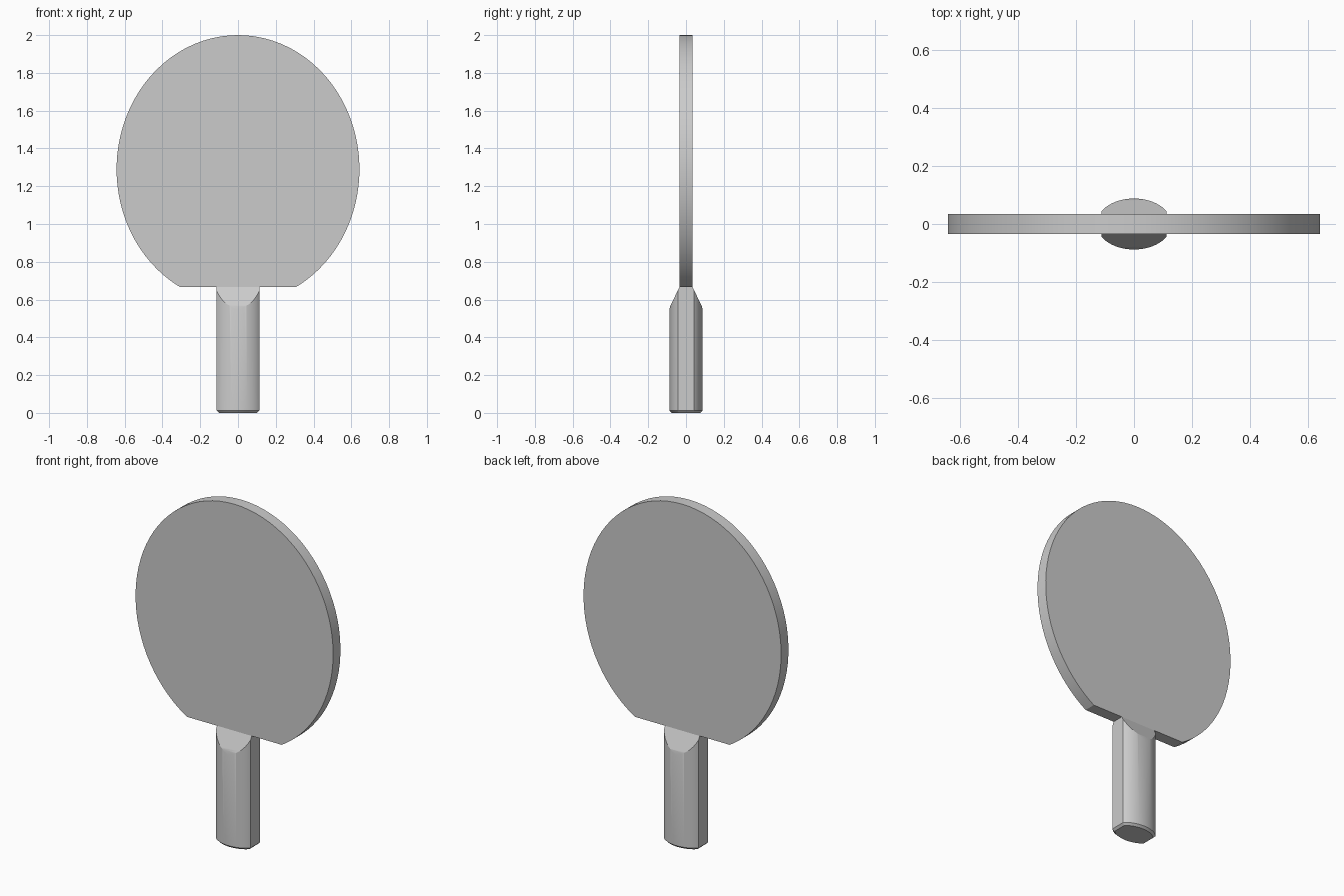
import bpy, bmesh, math
from mathutils import Vector

cube = bpy.data.objects.get("Cube")
if cube:
    bpy.data.objects.remove(cube, do_unlink=True)

grey = bpy.data.materials.new("plain grey")
grey.use_nodes = True
grey.diffuse_color = (0.6, 0.6, 0.6, 1)
grey.node_tree.nodes["Principled BSDF"].inputs["Base Color"].default_value = (0.6, 0.6, 0.6, 1)

NECK = 0.667      # height where the blade meets the handle
HALF = 0.034      # half thickness of the blade
CORE = 0.012      # half thickness of the wooden core


def extrude(bm, outline, offset):
    """Turn a closed outline into a solid prism."""
    face = bm.faces.new([bm.verts.new(p) for p in outline])
    result = bmesh.ops.extrude_face_region(bm, geom=[face])
    verts = [g for g in result["geom"] if isinstance(g, bmesh.types.BMVert)]
    bmesh.ops.translate(bm, verts=verts, vec=offset)


def finish(name, bm, angle):
    bmesh.ops.recalc_face_normals(bm, faces=bm.faces[:])
    mesh = bpy.data.meshes.new(name)
    bm.to_mesh(mesh)
    bm.free()
    mesh.materials.append(grey)
    obj = bpy.data.objects.new(name, mesh)
    bpy.context.collection.objects.link(obj)
    bpy.ops.object.select_all(action="DESELECT")
    obj.select_set(True)
    bpy.context.view_layer.objects.active = obj
    bpy.ops.object.shade_smooth_by_angle(angle=math.radians(angle))
    return obj


# Blade: oval with a straight lower edge, in three glued layers
RX, RZ = 0.643, 0.71
CZ = 2 - RZ
start = math.asin((NECK - CZ) / RZ)
sweep = math.pi - 2 * start
steps = 72
oval = [(RX * math.cos(start + sweep * i / steps),
         CZ + RZ * math.sin(start + sweep * i / steps)) for i in range(steps + 1)]
for name, y0, y1 in (("front_rubber", -HALF, -CORE),
                     ("blade_core", -CORE, CORE),
                     ("back_rubber", CORE, HALF)):
    bm = bmesh.new()
    extrude(bm, [(x, y0, z) for x, z in oval], (0, y1 - y0, 0))
    finish(name, bm, 30)

# Handle: oval bar with flattened sides
WIDE, DEEP, SIDE = 0.13, 0.088, 0.113
edge = math.acos(SIDE / WIDE)
arc = [edge + (math.pi - 2 * edge) * i / 24 for i in range(25)]
section = [(WIDE * math.cos(a), DEEP * math.sin(a), 0) for a in arc]
section += [(-x, -y, 0) for x, y, z in section]
bm = bmesh.new()
extrude(bm, section, (0, 0, NECK))

# Softened rim at the butt end
rim = [e for e in bm.edges if all(v.co.z < 0.001 for v in e.verts)]
bmesh.ops.bevel(bm, geom=rim, offset=0.012, segments=1, affect="EDGES")

# Sloping cuts that thin the neck down to the blade
profile = [(DEEP, 0.548), (0.083, 0.567), (HALF, NECK)]
for side in (-1, 1):
    for (y0, z0), (y1, z1) in zip(profile, profile[1:]):
        normal = Vector((0, side * (z1 - z0), y0 - y1)).normalized()
        bmesh.ops.bisect_plane(bm, geom=bm.verts[:] + bm.edges[:] + bm.faces[:],
                               plane_co=(0, side * y0, z0), plane_no=normal,
                               clear_outer=True)
        loose = [e for e in bm.edges if e.is_boundary]
        bmesh.ops.holes_fill(bm, edges=loose, sides=0)
finish("handle", bm, 24)
